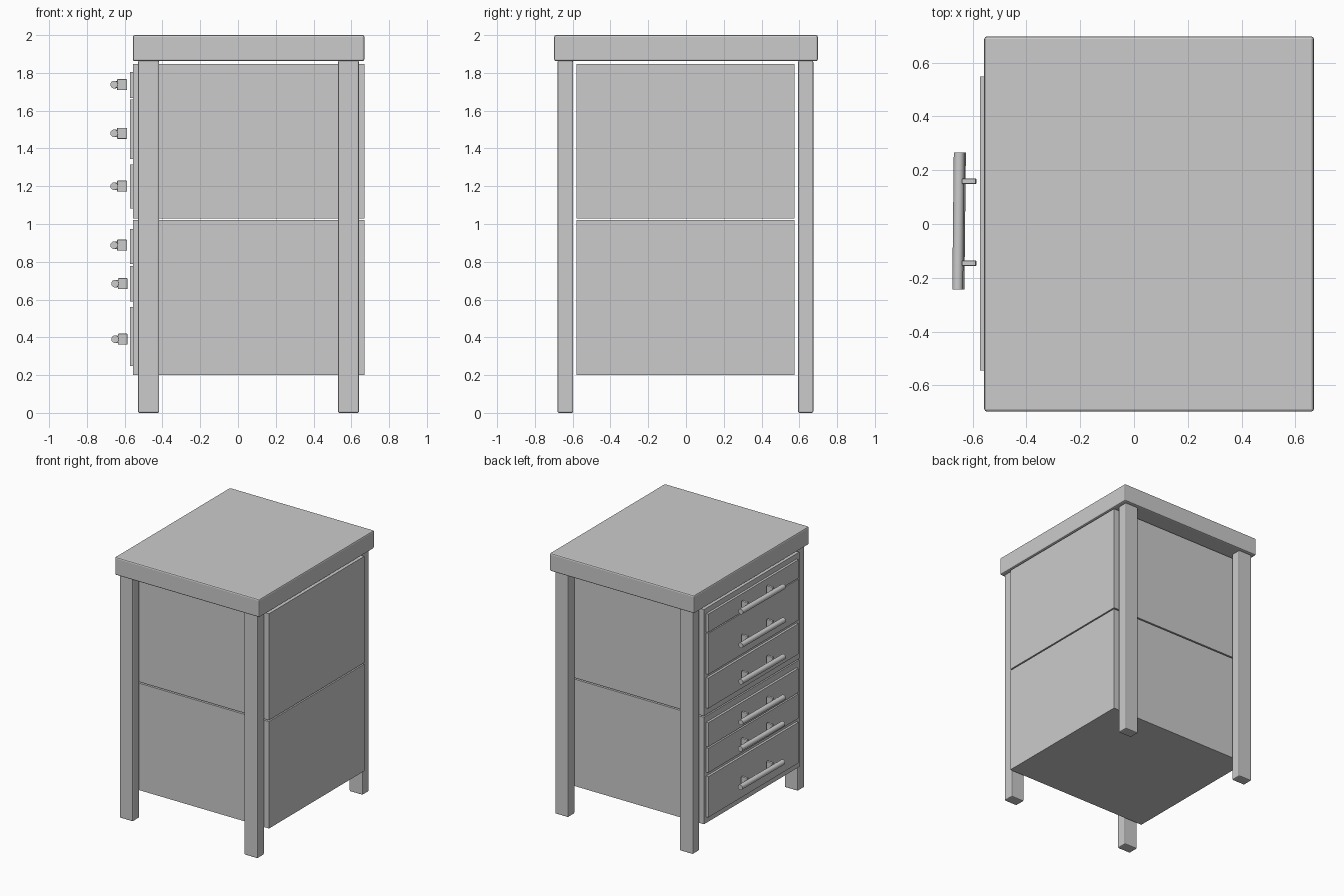
import bpy, math

if "Cube" in bpy.data.objects:
    bpy.data.objects.remove(bpy.data.objects["Cube"])


def box(name, x, y, z, bevel=0.0):
    """Box from (min, max) ranges on each axis, with optional rounded edges."""
    bpy.ops.mesh.primitive_cube_add(
        size=1, location=[(a + b) / 2 for a, b in (x, y, z)])
    ob = bpy.context.object
    ob.name = name
    ob.scale = [b - a for a, b in (x, y, z)]
    bpy.ops.object.transform_apply(location=False, rotation=False, scale=True)
    if bevel:
        m = ob.modifiers.new("bevel", 'BEVEL')
        m.width = bevel
        m.segments = 2
    return ob


# Table top
box("table_top", (-0.557, 0.669), (-0.698, 0.698), (1.862, 2.0), 0.01)

# Legs
for xn, xr in (("left", (-0.53, -0.417)), ("right", (0.529, 0.641))):
    for yn, yr in (("front", (-0.68, -0.597)), ("back", (0.593, 0.674))):
        box(f"{yn}_{xn}_leg", xr, yr, (0, 1.865), 0.008)

# Two stacked cabinets
box("lower_cabinet", (-0.555, 0.669), (-0.58, 0.575), (0.2, 1.02))
box("upper_cabinet", (-0.555, 0.669), (-0.58, 0.575), (1.03, 1.847))

# Drawers: front panel z range, handle height, handle x shift
drawers = [
    (1.666, 1.806, 1.738, 0.0),
    (1.343, 1.658, 1.48, 0.0),
    (1.083, 1.316, 1.20, 0.0),
    (0.788, 0.973, 0.888, 0.0),
    (0.590, 0.777, 0.684, 0.005),
    (0.247, 0.560, 0.39, 0.005),
]
for i, (z0, z1, zh, dx) in enumerate(drawers, 1):
    box(f"drawer_front_{i}", (-0.573, -0.55), (-0.545, 0.548), (z0, z1))
    # Handle bar, very slightly skewed, on two upright posts
    bpy.ops.mesh.primitive_cylinder_add(
        vertices=24, radius=0.02, depth=0.51,
        location=(-0.653 + dx, 0.011, zh),
        rotation=(math.pi / 2, 0, -0.011))
    bpy.context.object.name = f"handle_bar_{i}"
    bpy.ops.object.shade_smooth_by_angle()
    for j, y in enumerate((-0.146, 0.159), 1):
        box(f"handle_post_{i}_{j}", (-0.64 + dx, -0.588 + dx / 2),
            (y - 0.01, y + 0.01), (zh - 0.029, zh + 0.029), 0.003)
